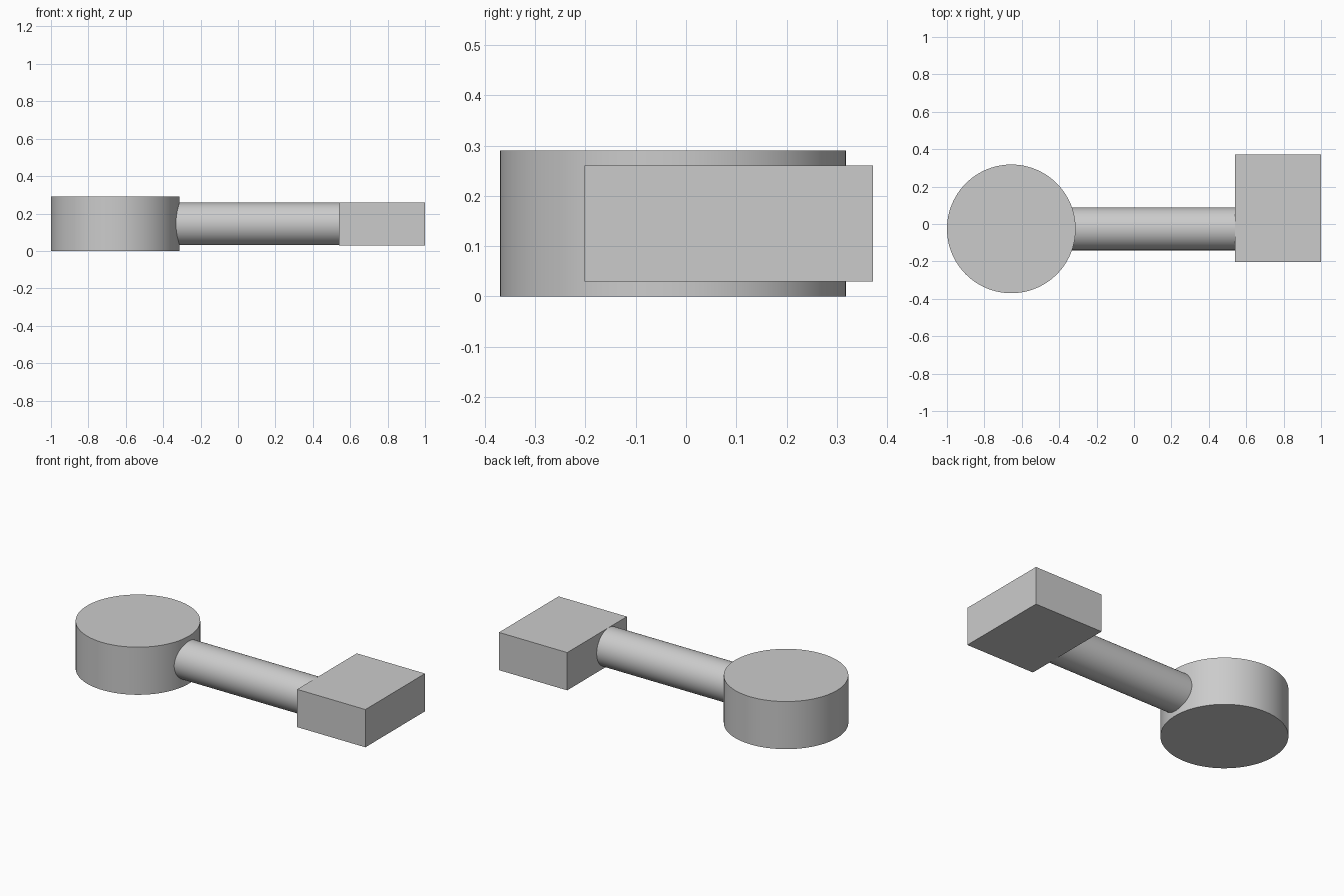
import bpy, math

if "Cube" in bpy.data.objects:
    bpy.data.objects.remove(bpy.data.objects["Cube"])


def cylinder(name, radius, depth, location, rotation=(0, 0, 0)):
    bpy.ops.mesh.primitive_cylinder_add(vertices=96, radius=radius, depth=depth,
                                        location=location, rotation=rotation)
    obj = bpy.context.object
    obj.name = name
    bpy.ops.object.shade_smooth_by_angle(angle=math.radians(30))
    return obj


AXIS_Y, MID_Z = -0.026, 0.145

# Round upright head at the left end
cylinder("round_head", 0.344, 0.29, (-0.656, AXIS_Y, MID_Z))

# Horizontal rod, its ends sunk into the head and the block
x0, x1 = -0.40, 0.56
cylinder("connecting_rod", 0.1145, x1 - x0, ((x0 + x1) / 2, AXIS_Y, MID_Z),
         (0, math.pi / 2, 0))

# Rectangular block at the right end, offset toward the back
bpy.ops.mesh.primitive_cube_add(size=1, location=(0.77, 0.085, MID_Z))
block = bpy.context.object
block.name = "end_block"
block.scale = (0.46, 0.574, 0.23)
bpy.ops.object.transform_apply(location=False, rotation=False, scale=True)
